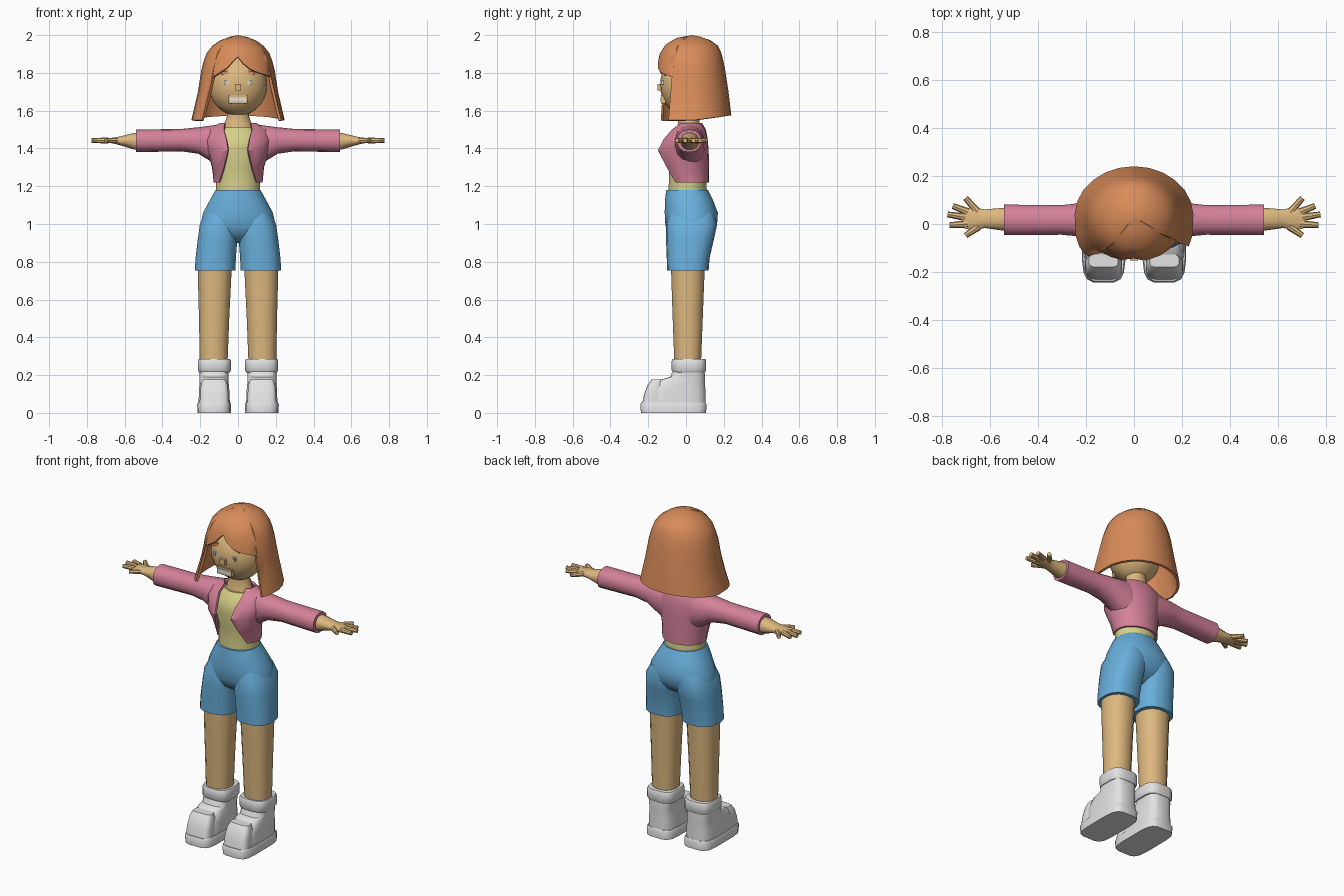
import bpy, bmesh, math
from mathutils import Vector, Matrix

if "Cube" in bpy.data.objects:
    bpy.data.objects.remove(bpy.data.objects["Cube"])


def material(name, rgb):
    m = bpy.data.materials.new(name)
    m.diffuse_color = (*rgb, 1)
    m.use_nodes = True
    m.node_tree.nodes["Principled BSDF"].inputs["Base Color"].default_value = m.diffuse_color
    return m


SKIN = material("skin", (0.73, 0.48, 0.21))
HAIR = material("copper hair", (0.69, 0.26, 0.10))
PINK = material("pink jacket", (0.66, 0.22, 0.32))
YELLOW = material("pale yellow shirt", (0.68, 0.63, 0.25))
BLUE = material("blue denim", (0.14, 0.43, 0.71))
WHITE = material("white", (0.76, 0.76, 0.77))
GREY = material("eye grey", (0.35, 0.35, 0.36))


def finish(name, bm, mat, mirror=False, angle=38):
    bmesh.ops.recalc_face_normals(bm, faces=bm.faces[:])
    me = bpy.data.meshes.new(name)
    bm.to_mesh(me)
    bm.free()
    me.materials.append(mat)
    me.polygons.foreach_set("use_smooth", [True] * len(me.polygons))
    me.set_sharp_from_angle(angle=math.radians(angle))
    ob = bpy.data.objects.new(name, me)
    bpy.context.collection.objects.link(ob)
    if mirror:
        ob.modifiers.new("mirror", "MIRROR").use_mirror_merge = False
    return ob


def spow(v, e):
    return math.copysign(abs(v) ** e, v)


def tube(name, rings, mat, n=16, e=1.0, axis="z", mirror=False, angle=38):
    """Loft of rounded sections; ring = (position, a0, a1, b0, b1)."""
    bm = bmesh.new()
    loops = []
    for p, a0, a1, b0, b1 in rings:
        loop = []
        for i in range(n):
            t = math.tau * (i + 0.5) / n
            a = (a0 + a1) / 2 + (a1 - a0) / 2 * spow(math.cos(t), e)
            b = (b0 + b1) / 2 + (b1 - b0) / 2 * spow(math.sin(t), e)
            loop.append(bm.verts.new((a, b, p) if axis == "z" else (p, a, b)))
        loops.append(loop)
    for lo, hi in zip(loops, loops[1:]):
        for i in range(n):
            j = (i + 1) % n
            bm.faces.new((lo[i], lo[j], hi[j], hi[i]))
    bm.faces.new(loops[0])
    bm.faces.new(loops[-1])
    return finish(name, bm, mat, mirror, angle)


def shell(name, grid, mat, thick):
    """Open cloth or hair sheet with an inner side and a rim."""
    bm = bmesh.new()
    rows = [[bm.verts.new(p) for p in row] for row in grid]
    for lo, hi in zip(rows, rows[1:]):
        for i in range(len(lo) - 1):
            bm.faces.new((lo[i], lo[i + 1], hi[i + 1], hi[i]))
    bmesh.ops.remove_doubles(bm, verts=bm.verts[:], dist=0.0005)
    bm.normal_update()
    faces = bm.faces[:]
    rim = [ed for ed in bm.edges if ed.is_boundary]
    inner = {v: bm.verts.new(v.co - v.normal * thick) for v in bm.verts[:]}
    for f in faces:
        bm.faces.new([inner[v] for v in reversed(f.verts)])
    for ed in rim:
        a, b = ed.verts
        bm.faces.new((a, b, inner[b], inner[a]))
    return finish(name, bm, mat)


def ellipsoid(name, c, r, mat, u=20, v=14):
    bm = bmesh.new()
    bmesh.ops.create_uvsphere(bm, u_segments=u, v_segments=v, radius=1,
                              matrix=Matrix.Translation(c) @ Matrix.Diagonal((*r, 1)))
    return finish(name, bm, mat)


def box(name, c, s, mat, mirror=False, tilt=0):
    bm = bmesh.new()
    m = Matrix.Translation(c) @ Matrix.Rotation(tilt, 4, "Y") @ Matrix.Diagonal((*s, 1))
    bmesh.ops.create_cube(bm, size=1, matrix=m)
    return finish(name, bm, mat, mirror)


def rod(name, a, b, r0, r1, mat):
    a, b = Vector(a), Vector(b)
    d = b - a
    bm = bmesh.new()
    m = Matrix.Translation((a + b) / 2) @ d.to_track_quat("Z", "Y").to_matrix().to_4x4()
    bmesh.ops.create_cone(bm, cap_ends=True, segments=8, radius1=r0, radius2=r1,
                          depth=d.length, matrix=m)
    return finish(name, bm, mat, True)


# Head, neck and face
HC, HR = Vector((0, 0, 1.735)), (0.155, 0.137, 0.163)
ellipsoid("head", HC, HR, SKIN)
tube("neck", [(1.46, -.10, .10, -.06, .09), (1.53, -.075, .075, -.045, .075),
              (1.57, -.06, .06, -.04, .07), (1.66, -.06, .06, -.04, .07)], SKIN, 12)


def face_y(x, z):
    return -HR[1] * math.sqrt(1 - (x / HR[0]) ** 2 - ((z - HC.z) / HR[2]) ** 2)


box("nose", (0, -.138, 1.725), (.034, .028, .034), SKIN)
box("lips", (0, face_y(.02, 1.66), 1.66), (.098, .022, .044), SKIN)
box("teeth", (0, face_y(.02, 1.66) - .010, 1.66), (.086, .009, .022), WHITE)
box("eye", (.062, face_y(.062, 1.75), 1.75), (.022, .012, .022), WHITE, True)
box("pupil", (.062, face_y(.062, 1.75) - .005, 1.75), (.009, .006, .010), GREY, True)
box("eyebrow", (.07, face_y(.07, 1.80), 1.80), (.04, .014, .016), HAIR, True, .25)

# Hair: columns of (angle from front, lower edge), hung on a bell profile
PROFILE = [(1.55, .247, -.165, .243), (1.70, .212, -.155, .225), (1.83, .192, -.155, .205),
           (1.90, .170, -.140, .190), (1.95, .130, -.108, .165), (1.985, .075, -.05, .11),
           (2.0, 0, .03, .03)]


def hair_point(deg, z):
    for lo, hi in zip(PROFILE, PROFILE[1:]):
        if z <= hi[0] + 1e-6:
            break
    k = (z - lo[0]) / (hi[0] - lo[0])
    _, rx, y0, y1 = [a + (b - a) * k for a, b in zip(lo, hi)]
    t = math.radians(deg)
    e = 1.0
    if math.cos(t) > 0:
        e -= .4 * max(0, min(1, (1.88 - z) / .33))
    return (rx * spow(math.sin(t), e),
            (y0 + y1) / 2 - (y1 - y0) / 2 * spow(math.cos(t), e), z)


columns = [(-41, 1.55), (-39, 1.78), (-28, 1.80), (-15, 1.83), (-6, 1.87), (0, 1.885),
           (8, 1.85), (18, 1.82), (32, 1.80), (46, 1.79), (59, 1.78), (61, 1.55), (75, 1.55)]
columns += [(d, 1.55 + .025 * max(0, -math.cos(math.radians(d)))) for d in range(90, 301, 15)]
columns += [(310, 1.55), (319, 1.55)]
shell("hair", [[hair_point(d, 2 - (2 - zb) * (1 - k / 10) ** 1.7) for d, zb in columns]
               for k in range(11)], HAIR, .014)

# Shirt under the open jacket
tube("shirt", [(1.16, -.118, .118, -.095, .112), (1.22, -.118, .118, -.092, .11),
               (1.30, -.115, .115, -.092, .10), (1.40, -.14, .14, -.112, .10),
               (1.46, -.14, .14, -.098, .09), (1.51, -.085, .085, -.06, .075)], YELLOW, 20)

# Jacket body: (height, half width, front, back, half gap)
JACKET = [(1.22, .130, -.095, .122, .100), (1.30, .138, -.122, .122, .075),
          (1.39, .165, -.156, .120, .053), (1.45, .180, -.125, .115, .062),
          (1.50, .165, -.085, .105, .075), (1.535, .095, -.05, .085, .070)]
grid = []
for z, rx, y0, y1, gap in JACKET:
    p0 = math.asin(gap / rx)
    row = []
    for i in range(21):
        t = p0 + (math.tau - 2 * p0) * i / 20
        row.append((rx * math.sin(t), (y0 + y1) / 2 - (y1 - y0) / 2 * math.cos(t), z))
    grid.append(row)
shell("jacket_body", grid, PINK, .012)

# Sleeves and forearms (x, y range, z range)
tube("sleeve", [(.09, -.05, .10, 1.30, 1.528), (.15, -.06, .098, 1.335, 1.52),
                (.21, -.055, .09, 1.372, 1.512), (.30, -.046, .08, 1.385, 1.503),
                (.54, -.048, .082, 1.38, 1.50)], PINK, 14, .9, "x", True)
tube("forearm_and_palm", [(.50, -.03, .07, 1.39, 1.485), (.55, -.028, .068, 1.393, 1.483),
                          (.62, -.018, .062, 1.415, 1.465), (.66, -.026, .070, 1.426, 1.457),
                          (.70, -.022, .064, 1.430, 1.454), (.715, -.01, .05, 1.433, 1.451)],
     SKIN, 12, .9, "x", True)
fingers = [((.65, .05), (.70, .108)), ((.69, .05), (.753, .075)), ((.70, .028), (.775, .040)),
           ((.69, .0), (.767, -.005)), ((.645, -.01), (.70, -.048))]
for i, (a, b) in enumerate(fingers):
    rod(f"finger_{i + 1}", (*a, 1.442), (*b, 1.442), .016, .012, SKIN)

# Shorts: hips and two legs
tube("shorts_hips", [(1.18, -.12, .12, -.105, .117), (1.13, -.148, .148, -.112, .142),
                     (1.06, -.186, .186, -.114, .170), (.99, -.202, .202, -.110, .165),
                     (.94, -.200, .200, -.085, .13), (.90, -.17, .17, -.03, .07)], BLUE, 24, .9)
tube("shorts_leg", [(.755, .012, .230, -.10, .12), (.82, .010, .226, -.102, .125),
                    (.92, .002, .214, -.106, .148), (1.0, -.01, .203, -.106, .165),
                    (1.06, .0, .17, -.09, .15)], BLUE, 18, .8, mirror=True)

# Bare legs
tube("leg", [(.24, .055, .203, -.062, .08), (.50, .045, .208, -.072, .09),
             (.80, .030, .216, -.082, .102)], SKIN, 16, .9, mirror=True)

# Shoes: sole, upper, toe cap, ankle cuff
tube("shoe_sole", [(0, .037, .215, -.24, .108), (.045, .035, .217, -.244, .11),
                   (.055, .04, .212, -.238, .105)], WHITE, 16, .45, mirror=True)
tube("shoe_upper", [(.05, .042, .210, -.205, .105), (.12, .045, .207, -.195, .104),
                    (.172, .050, .204, -.150, .102), (.19, .050, .204, -.085, .102),
                    (.23, .050, .204, -.068, .098)], WHITE, 16, .55, mirror=True)
tube("toe_cap", [(.05, .048, .204, -.232, -.12), (.10, .050, .202, -.222, -.12),
                 (.15, .055, .197, -.203, -.12), (.178, .065, .187, -.18, -.125)],
     WHITE, 16, .5, mirror=True)
tube("ankle_cuff", [(.215, .042, .208, -.07, .102), (.225, .036, .214, -.077, .108),
                    (.275, .036, .214, -.077, .108), (.285, .041, .209, -.072, .103)],
     WHITE, 16, .6, mirror=True)
